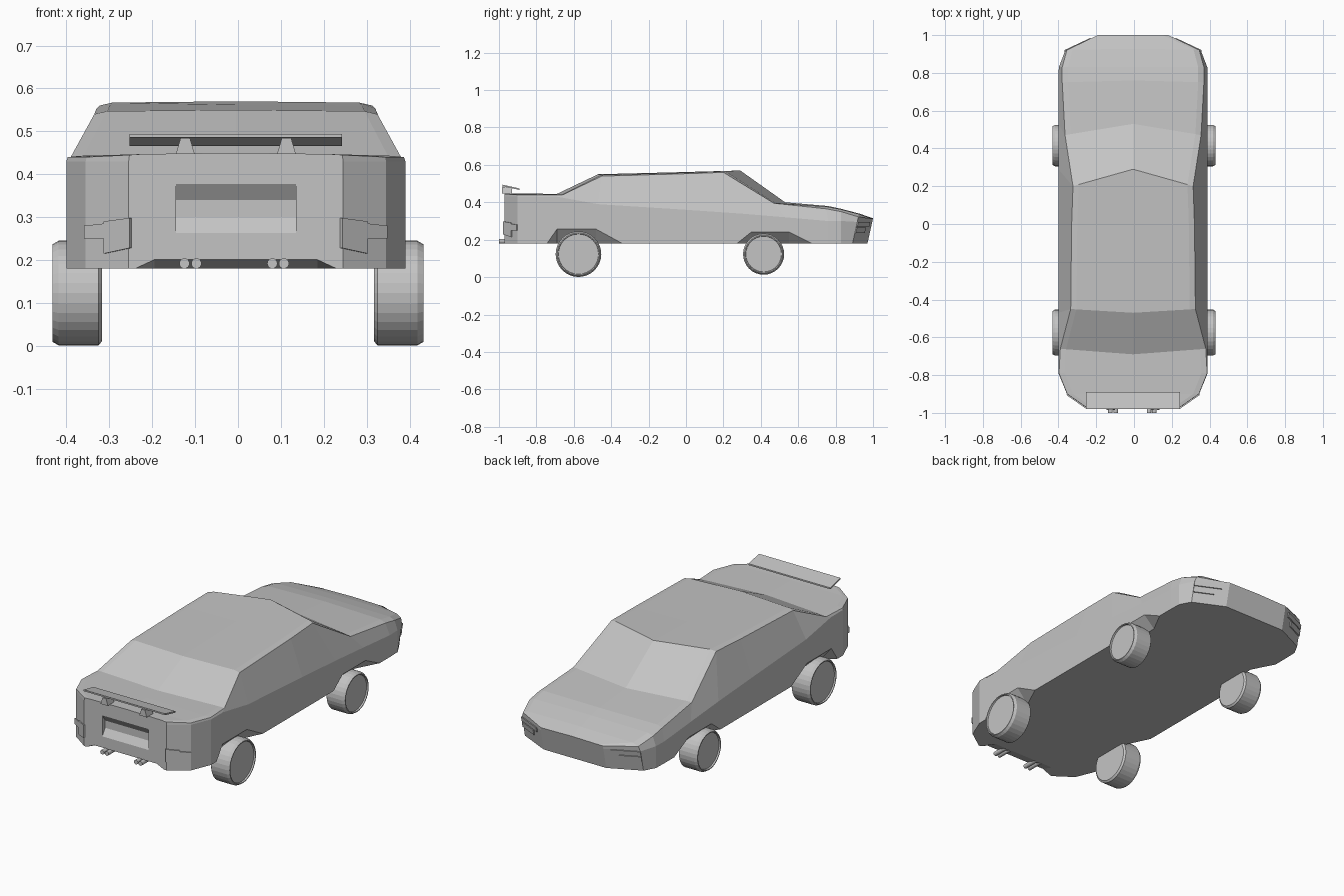
import bpy, bmesh, math
from mathutils import Vector, Matrix

if "Cube" in bpy.data.objects:
    bpy.data.objects.remove(bpy.data.objects["Cube"], do_unlink=True)

GREY = (0.55, 0.55, 0.55, 1)
grey = bpy.data.materials.new("plain grey")
grey.use_nodes = True
grey.diffuse_color = GREY
grey.node_tree.nodes["Principled BSDF"].inputs["Base Color"].default_value = GREY

SHIFT = -0.005   # the shell sits a hair to one side
FLOOR = 0.18


def lean(p):
    """Rake the nose back towards the floor."""
    x, y, z = p
    if y > 0.9:
        y -= (0.315 - z) * 0.22
    return Vector((x + SHIFT, y, z))


def make(name, bm):
    bmesh.ops.recalc_face_normals(bm, faces=bm.faces)
    mesh = bpy.data.meshes.new(name)
    bm.to_mesh(mesh)
    bm.free()
    mesh.materials.append(grey)
    obj = bpy.data.objects.new(name, mesh)
    bpy.context.collection.objects.link(obj)
    return obj


def hull(name, points):
    bm = bmesh.new()
    for p in points:
        bm.verts.new(lean(p))
    bmesh.ops.convex_hull(bm, input=bm.verts)
    bmesh.ops.dissolve_limit(bm, angle_limit=0.01, verts=bm.verts, edges=bm.edges)
    return make(name, bm)


def cut(target, cutter):
    cutter.hide_render = True
    mod = target.modifiers.new("cut", 'BOOLEAN')
    mod.operation = 'DIFFERENCE'
    mod.solver = 'EXACT'
    mod.object = cutter
    bpy.context.view_layer.objects.active = target
    bpy.ops.object.modifier_apply(modifier=mod.name)
    bpy.data.objects.remove(cutter, do_unlink=True)


# Body shell: y, edge setback, half width, belt z, rail x, rail z, centre z
STATIONS = [
    (-0.97, 0, 0.25, 0.43, 0.248, 0.445, 0.45),
    (-0.90, 0, 0.35, 0.43, 0.348, 0.44, 0.447),
    (-0.79, 0, 0.395, 0.43, 0.392, 0.44, 0.446),
    (-0.69, 0.03, 0.395, 0.43, 0.385, 0.44, 0.445),
    (-0.47, 0.02, 0.395, 0.39, 0.33, 0.54, 0.55),
    (0, 0, 0.395, 0.36, 0.325, 0.553, 0.562),
    (0.29, -0.09, 0.395, 0.34, 0.318, 0.56, 0.57),
    (0.53, -0.06, 0.395, 0.32, 0.36, 0.395, 0.40),
    (0.76, -0.01, 0.395, 0.30, 0.375, 0.365, 0.38),
    (0.83, 0, 0.393, 0.30, 0.375, 0.35, 0.365),
    (0.92, 0, 0.36, 0.295, 0.35, 0.322, 0.34),
    (1.0, 0, 0.19, 0.295, 0.188, 0.312, 0.315),
]
bm = bmesh.new()
rings = []
for y, back, w, belt, rail, rail_z, top in STATIONS:
    half = [(w, y, FLOOR), (w, y, belt), (rail, y + back, rail_z),
            (rail - 0.03, y + back * 0.9, top - 0.003)]
    loop = half + [(0, y, top)] + [(-x, v, z) for x, v, z in reversed(half)]
    rings.append([bm.verts.new(lean(p)) for p in loop])
for a, b in zip(rings, rings[1:]):
    for i in range(len(a)):
        j = (i + 1) % len(a)
        bm.faces.new((a[i], a[j], b[j], b[i]))
bm.faces.new(rings[0])
bm.faces.new(rings[-1])
body = make("body_shell", bm)

# Wheel arches: wedges cut from the lower sides
for y1, y2, y3, y4, z in [(-0.77, -0.69, -0.48, -0.27, 0.285),
                          (0.23, 0.35, 0.55, 0.74, 0.265)]:
    for s in (1, -1):
        cut(body, hull("arch_cutter", [
            (s * 0.42, y1, 0.17), (s * 0.42, y4, 0.17),
            (s * 0.42, y2, z), (s * 0.42, y3, z),
            (s * 0.32, y2, 0.17), (s * 0.32, y3, 0.17)]))

# Sloped undercut below the tail
cut(body, hull("undercut_cutter", [
    (s * x, y, z) for s in (1, -1)
    for x, y, z in [(0.27, -0.99, 0.17), (0.19, -0.99, 0.207), (0.19, -0.87, 0.17)]]))

# Scooped recess in the tail panel
cut(body, hull("recess_cutter", [
    (s * 0.14, y, z) for s in (1, -1)
    for y, z in [(-0.975, 0.255), (-0.975, 0.385), (-0.945, 0.30), (-0.945, 0.34)]]))


def lamp(name, a, b, corners):
    """Thin plate on the corner facet running from a to b."""
    for s, side in ((1, "left"), (-1, "right")):
        start, end = Vector((s * a[0], a[1], 0)), Vector((s * b[0], b[1], 0))
        along = end - start
        out = Vector((along.y, -along.x, 0)).normalized()
        if out.x * s < 0:
            out = -out
        hull(f"{name}_{side}", [start + along * t + out * d + Vector((0, 0, z))
                                for t, z in corners for d in (-0.003, 0.006)])


# Tail lamps and headlamps
TAIL = (0.25, -0.97), (0.35, -0.90)
NOSE = (0.19, 1.0), (0.36, 0.92)
lamp("tail_lamp_inner", *TAIL, [(-0.05, 0.298), (-0.05, 0.228), (0.55, 0.29), (0.55, 0.215)])
lamp("tail_lamp_outer", *TAIL, [(0.55, 0.285), (0.55, 0.25), (1, 0.28), (1, 0.25)])
lamp("headlamp_upper", *NOSE, [(t, z) for t in (0.2, 1) for z in (0.27, 0.295)])
lamp("headlamp_lower", *NOSE, [(t, z) for t in (0.4, 1) for z in (0.235, 0.265)])

# Rear wing on two tapered posts
hull("rear_wing", [(s * 0.248, y, z) for s in (1, -1)
                   for y, z in [(-0.98, 0.494), (-0.98, 0.486), (-0.89, 0.474), (-0.89, 0.466)]])
for s, side in ((1, "left"), (-1, "right")):
    hull(f"wing_post_{side}", [
        (s * 0.118 + k * w, y, z) for k in (1, -1)
        for w, y, z in [(0.022, -0.985, 0.447), (0.022, -0.93, 0.447),
                        (0.011, -0.985, 0.484), (0.011, -0.93, 0.476)]])


def cylinder_y(name, x, y, z, radius, length):
    bm = bmesh.new()
    bmesh.ops.create_cone(bm, cap_ends=True, segments=16, radius1=radius,
                          radius2=radius, depth=length,
                          matrix=Matrix.Translation((x, y, z)) @ Matrix.Rotation(math.pi / 2, 4, 'X'))
    return make(name, bm)


# Twin exhaust pipes on each side
for i, x in enumerate((-0.125, -0.097, 0.08, 0.107)):
    cylinder_y(f"exhaust_pipe_{i + 1}", x, -0.93, 0.192, 0.012, 0.14)


def wheel(name, side, y, radius):
    """Turned tyre with a shallow dished disc."""
    r = radius
    profile = [(0.317, 0), (0.317, r - 0.01), (0.325, r), (0.418, r),
               (0.432, r - 0.008), (0.432, r - 0.013), (0.424, r - 0.015), (0.424, 0)]
    bm = bmesh.new()
    verts = [bm.verts.new((side * x, 0, h)) for x, h in profile]
    edges = [bm.edges.new(pair) for pair in zip(verts, verts[1:])]
    bmesh.ops.spin(bm, geom=verts + edges, cent=(0, 0, 0), axis=(1, 0, 0),
                   angle=math.tau, steps=32)
    bmesh.ops.remove_doubles(bm, verts=bm.verts, dist=0.0001)
    obj = make(name, bm)
    obj.location = (0, y, 0.123)
    return obj


for s, side in ((1, "left"), (-1, "right")):
    wheel(f"rear_wheel_{side}", s, -0.575, 0.122)
    wheel(f"front_wheel_{side}", s, 0.415, 0.11)
